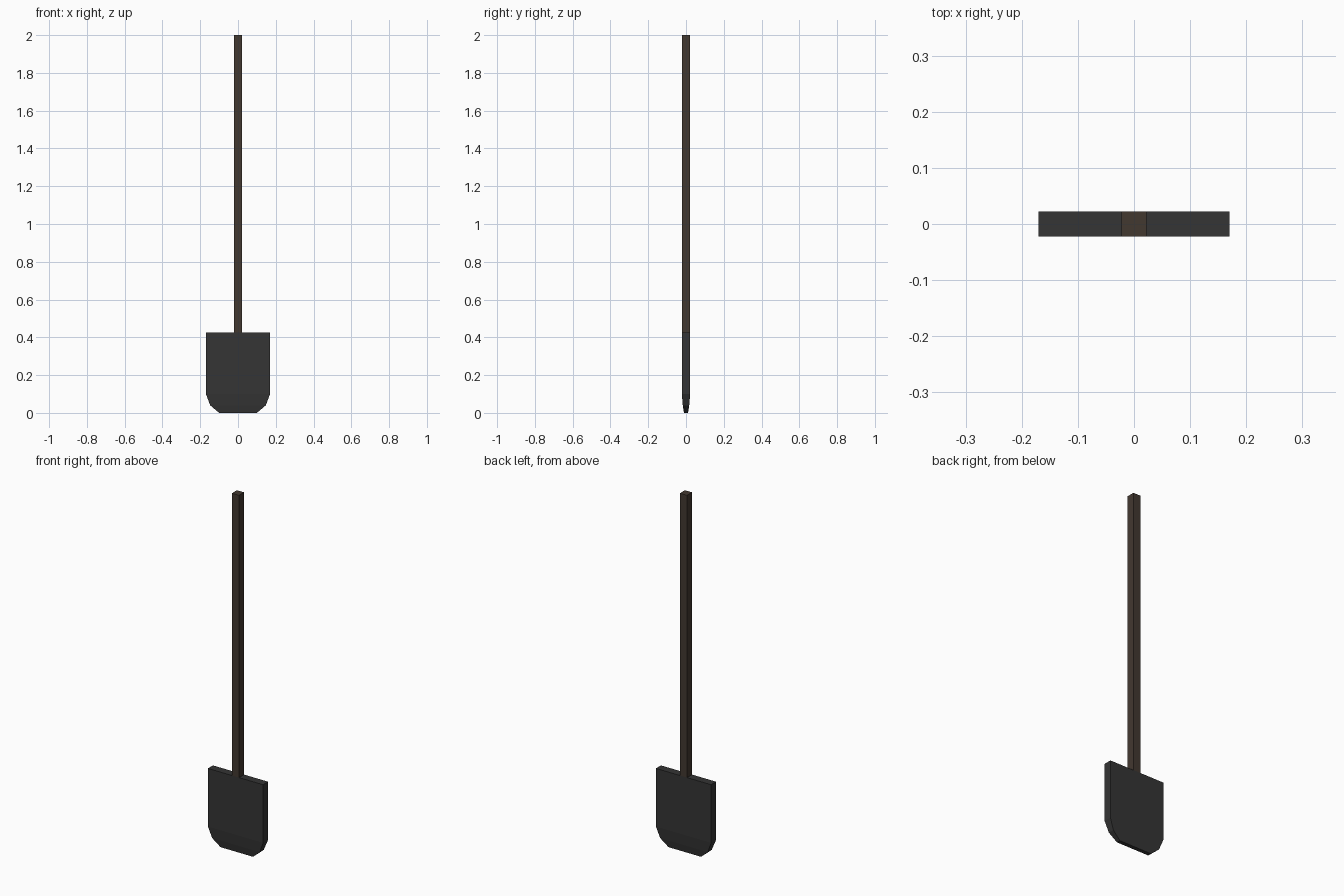
import bpy, bmesh

if "Cube" in bpy.data.objects:
    bpy.data.objects.remove(bpy.data.objects["Cube"])


def loft(name, rows, color):
    """Stack rectangular sections (z, half width, half depth) into a closed solid."""
    bm = bmesh.new()
    rings = [[bm.verts.new((sx * w, sy * d, z))
              for sx, sy in ((-1, -1), (1, -1), (1, 1), (-1, 1))]
             for z, w, d in rows]
    for lo, hi in zip(rings, rings[1:]):
        for i in range(4):
            j = (i + 1) % 4
            bm.faces.new((lo[i], lo[j], hi[j], hi[i]))
    bm.faces.new(rings[0][::-1])
    bm.faces.new(rings[-1])
    bmesh.ops.recalc_face_normals(bm, faces=bm.faces)
    mesh = bpy.data.meshes.new(name)
    bm.to_mesh(mesh)
    bm.free()
    mat = bpy.data.materials.new(name + "_material")
    mat.diffuse_color = (*color, 1)
    mat.use_nodes = True
    mat.node_tree.nodes["Principled BSDF"].inputs["Base Color"].default_value = mat.diffuse_color
    mesh.materials.append(mat)
    obj = bpy.data.objects.new(name, mesh)
    bpy.context.collection.objects.link(obj)
    return obj


T = 0.022  # half thickness shared by handle and blade

# Blade: straight sides, rounded lower corners, thinning to the digging edge
loft("blade", [(0, 0.10, 0.011), (0.04, 0.147, 0.017),
               (0.10, 0.17, T), (0.425, 0.17, T)], (0.035, 0.035, 0.035))

# Handle: long square shaft standing on the blade
loft("handle", [(0.425, T, T), (2.0, T, T)], (0.055, 0.04, 0.03))
